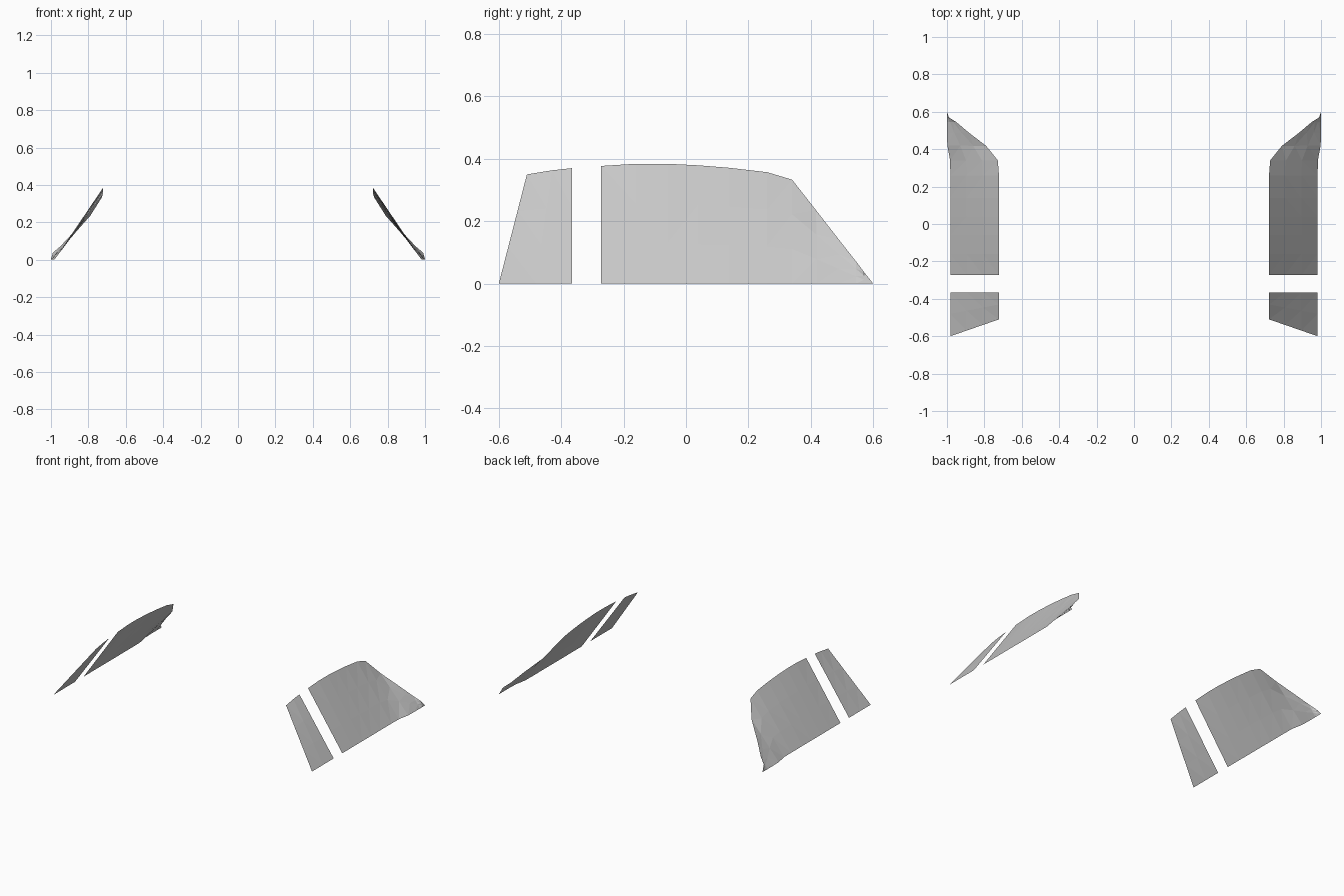
import bpy, bmesh

if "Cube" in bpy.data.objects:
    bpy.data.objects.remove(bpy.data.objects["Cube"])

glass = bpy.data.materials.new("grey_glass")
glass.diffuse_color = (0.58, 0.58, 0.58, 1)
glass.use_nodes = True
glass.node_tree.nodes["Principled BSDF"].inputs["Base Color"].default_value = glass.diffuse_color


def pane(name, columns, side, rows=3):
    """Loft a thin sheet through (bottom, top) point pairs running front to back."""
    bm = bmesh.new()
    grid = []
    for low, high in columns:
        col = []
        for r in range(rows + 1):
            t = r / rows
            p = [a + (b - a) * t for a, b in zip(low, high)]
            col.append(bm.verts.new((side * p[0], p[1], p[2])))
        grid.append(col)
    for a, b in zip(grid, grid[1:]):
        for r in range(rows):
            quad = [a[r], b[r], b[r + 1], a[r + 1]]
            bm.faces.new(quad if side > 0 else quad[::-1])
    # The rear tip closes to a point
    bmesh.ops.remove_doubles(bm, verts=bm.verts, dist=0.0005)
    bmesh.ops.triangulate(bm, faces=bm.faces)
    me = bpy.data.meshes.new(name)
    bm.to_mesh(me)
    bm.free()
    me.materials.append(glass)
    ob = bpy.data.objects.new(name, me)
    bpy.context.collection.objects.link(ob)


SILL, ROOF = 0.982, 0.722

# Front quarter pane: slanted leading edge, upright rear edge
quarter = [((SILL, yb, 0), (ROOF, yt, z)) for yb, yt, z in
           [(-0.6, -0.51, 0.35), (-0.48, -0.43, 0.363), (-0.365, -0.365, 0.37)]]

# Main pane: gently arched top edge
main = [((SILL, y, 0), (ROOF, y, z)) for y, z in
        [(-0.272, 0.377), (-0.16, 0.384), (-0.06, 0.384), (0.04, 0.379),
         (0.14, 0.371), (0.26, 0.357)]]
# Rear part: edge sweeps down and flares outward to the tip
main += [((0.983, 0.34, 0), (0.728, 0.34, 0.333)),
         ((0.998, 0.42, 0), (0.79, 0.417, 0.235)),
         ((1.0, 0.49, 0), (0.885, 0.49, 0.141)),
         ((1.0, 0.545, 0), (0.95, 0.545, 0.071)),
         ((1.0, 0.572, 0), (0.99, 0.57, 0.038)),
         ((1.0, 0.6, 0), (1.0, 0.6, 0))]

for label, side in (("right", 1), ("left", -1)):
    pane(label + "_quarter_window", quarter, side)
    pane(label + "_main_window", main, side)
